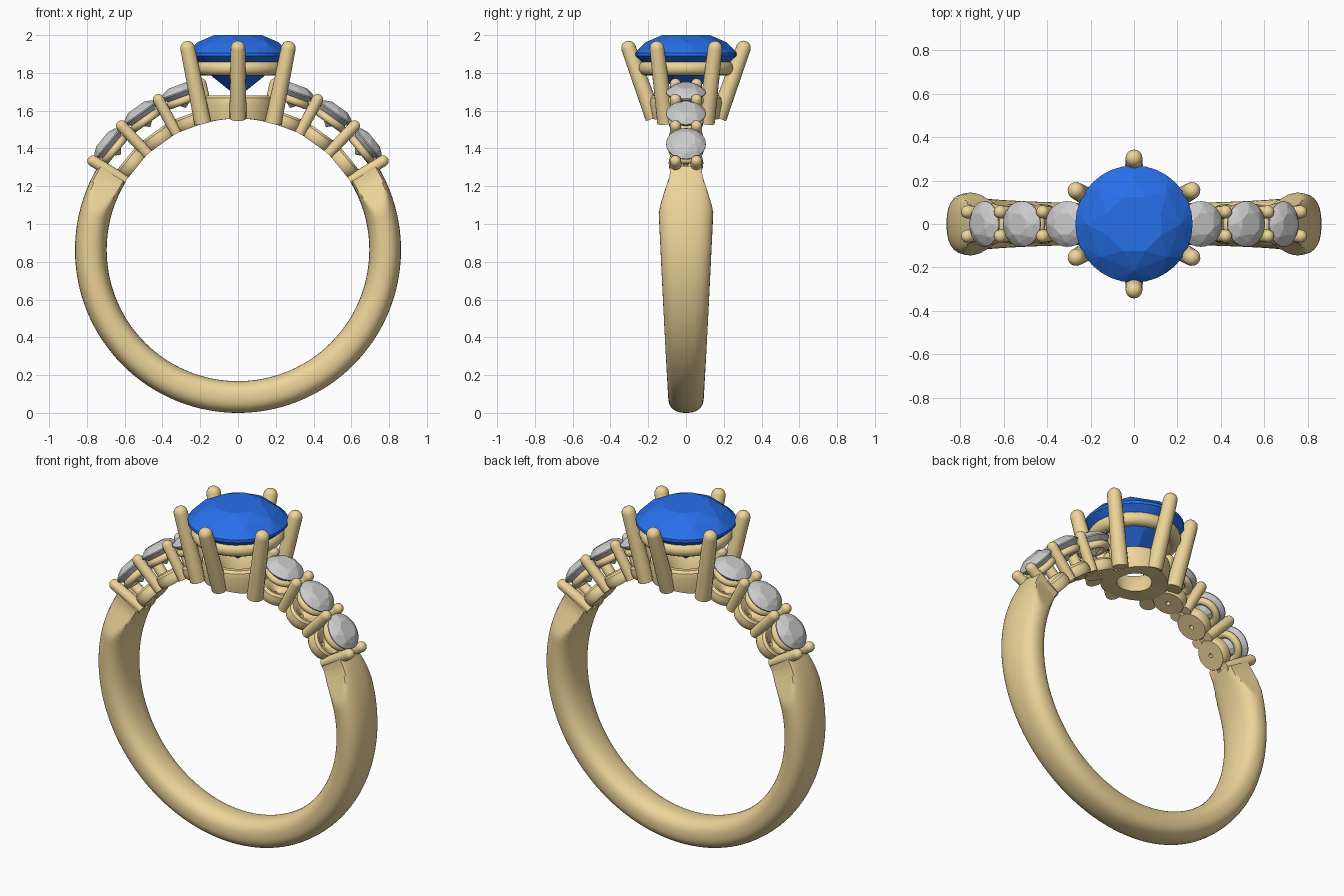
import bpy, bmesh
from math import sin, cos, pi, radians, sqrt, asin
from mathutils import Vector

if "Cube" in bpy.data.objects:
    bpy.data.objects.remove(bpy.data.objects["Cube"])

CZ, RIN, ROUT = 0.863, 0.695, 0.863      # finger-hole centre height, inner and outer radius


def material(name, col):
    m = bpy.data.materials.new(name)
    m.diffuse_color = col
    m.use_nodes = True
    m.node_tree.nodes["Principled BSDF"].inputs["Base Color"].default_value = m.diffuse_color
    return m


GOLD = material("gold", (0.85, 0.66, 0.32, 1))
BLUE = material("blue_stone", (0.02, 0.16, 0.82, 1))
GREY = material("clear_stone", (0.55, 0.55, 0.55, 1))


def finish(name, bm, mat, smooth=True):
    bmesh.ops.remove_doubles(bm, verts=bm.verts, dist=1e-5)
    bmesh.ops.recalc_face_normals(bm, faces=bm.faces)
    me = bpy.data.meshes.new(name)
    bm.to_mesh(me)
    bm.free()
    me.materials.append(mat)
    ob = bpy.data.objects.new(name, me)
    bpy.context.collection.objects.link(ob)
    if smooth:
        bpy.ops.object.select_all(action='DESELECT')
        ob.select_set(True)
        bpy.context.view_layer.objects.active = ob
        bpy.ops.object.shade_smooth_by_angle(angle=radians(35))
    return ob


def skin(bm, rings, loop=False):
    """Bridge successive closed rings of points with quads."""
    rows = [[bm.verts.new(p) for p in r] for r in rings]
    n = len(rows[0])
    pairs = list(zip(rows, rows[1:])) + ([(rows[-1], rows[0])] if loop else [])
    for a, b in pairs:
        for i in range(n):
            j = (i + 1) % n
            bm.faces.new((a[i], a[j], b[j], b[i]))
    return rows


def lathe(name, profile, origin, axis, mat=GOLD, segs=32, loop=False):
    """Revolve (radius, height) points around an axis through origin."""
    bm = bmesh.new()
    q = Vector(axis).to_track_quat('Z', 'Y')
    rings = [[Vector(origin) + q @ Vector((max(r, 1e-7) * cos(2 * pi * i / segs),
              max(r, 1e-7) * sin(2 * pi * i / segs), h)) for i in range(segs)]
             for r, h in profile]
    skin(bm, rings, loop)
    bmesh.ops.dissolve_degenerate(bm, dist=1e-6, edges=bm.edges)
    return finish(name, bm, mat)


def prong(name, a, b, r0, r1):
    """Round-tipped rod from a to b."""
    a, b = Vector(a), Vector(b)
    L = (b - a).length
    tip = [(r1 * cos(t * pi / 10), L - r1 + r1 * sin(t * pi / 10)) for t in range(6)]
    return lathe(name, [(0, 0), (r0, 0)] + tip, a, b - a, segs=16)


def torus(name, major, minor, origin, axis):
    prof = [(major + minor * cos(k * pi / 8), minor * sin(k * pi / 8)) for k in range(16)]
    return lathe(name, prof, origin, axis, segs=48, loop=True)


def stone(name, radius, origin, axis, mat):
    """Brilliant-cut stone: convex hull of facet corner rings, girdle at origin."""
    bm = bmesh.new()
    q = Vector(axis).to_track_quat('Z', 'Y')
    # (count, turn, radius, height) relative to girdle radius
    rings = [(8, 0.5, 0.50, 0.38), (8, 0, 0.80, 0.235), (32, 0, 1, 0.03),
             (32, 0, 1, -0.03), (8, 0.5, 0.5, -0.47), (1, 0, 0, -0.84)]
    for n, turn, r, h in rings:
        for i in range(n):
            t = 2 * pi * (i + turn) / n
            bm.verts.new(Vector(origin) + radius * (q @ Vector((r * cos(t), r * sin(t), h))))
    bmesh.ops.convex_hull(bm, input=bm.verts)
    return finish(name, bm, mat, smooth=False)


# Band: rounded section swept round the finger, sides shaved flat at the shoulders
bm = bmesh.new()
rings = []
N, M, END = 120, 40, 31
for k in range(N + 1):
    th = radians(END - (180 + 2 * END) * k / N)
    el = asin(sin(th)) * 180 / pi
    z = CZ + 0.8 * sin(th)
    w = 0.09 + 0.056 * min(1, z / 1.1) ** 0.9
    lim = 0.146 - 0.062 * min(1, max(0, (el - 15) / 13))
    ring = []
    for i in range(M):
        t = 2 * pi * i / M
        c, s = cos(t), sin(t)
        e = 2 / 2.4
        rad = (RIN + ROUT) / 2 + (ROUT - RIN) / 2 * abs(c) ** e * (1 if c > 0 else -1)
        y = w * abs(s) ** e * (1 if s > 0 else -1)
        y = max(-lim, min(lim, y))
        ring.append(Vector((rad * cos(th), y, CZ + rad * sin(th))))
    rings.append(ring)
rows = skin(bm, rings)
bm.faces.new(rows[0])
bm.faces.new(rows[-1])
finish("band", bm, GOLD)

# Shoulders: three small stones each side in cups, with paired prongs between
for sx, side in ((1, "right"), (-1, "left")):
    def at(deg, r, y=0):
        return Vector((sx * r * cos(radians(deg)), y, CZ + r * sin(radians(deg))))
    for n in range(3):
        ang = 39.2 + 15.3 * n
        d = at(ang, 1) - Vector((0, 0, CZ))
        tag = f"{side}_{n + 1}"
        stone("side_stone_" + tag, 0.105, at(ang, 0.888), d, GREY)
        torus("side_gallery_" + tag, 0.073, 0.021, at(ang, 0.842), d)
        lathe("side_cup_" + tag, [(0.012, 0), (0.082, 0), (0.09, 0.012), (0.092, 0.035),
              (0.088, 0.06), (0.076, 0.072), (0.06, 0.068), (0.012, 0.025)],
              at(ang, 0.692), d, loop=True)
    for n in range(4):
        ang = 31.5 + 15.3 * n
        for sy, face in ((-1, "front"), (1, "back")):
            prong(f"side_prong_{side}_{face}_{n + 1}", at(ang, 0.698, sy * 0.042),
                  at(ang, 0.93, sy * 0.058), 0.03, 0.03)

# Head base: pierced collar whose underside follows the finger hole
base = lathe("head_base", [(0.095, 1.5), (0.18, 1.5), (0.195, 1.64), (0.19, 1.668),
             (0.175, 1.68), (0.15, 1.68), (0.11, 1.62)], (0, 0, 0), (0, 0, 1), segs=48, loop=True)
for v in base.data.vertices:
    if v.co.z < 1.55:
        v.co.z = CZ + sqrt(RIN ** 2 - v.co.x ** 2)

# Head gallery ring, six claws and the centre stone
torus("head_gallery", 0.213, 0.039, (0, 0, 1.825), (0, 0, 1))
for k in range(6):
    a = radians(90 + 60 * k)
    rb = 0.17 if k % 3 == 0 else 0.215
    x = rb * cos(a)
    zb = CZ + sqrt(RIN ** 2 - x * x) + 0.002
    prong(f"head_claw_{k + 1}", (x, rb * sin(a), zb),
          (0.317 * cos(a), 0.317 * sin(a), 1.968), 0.045, 0.039)
stone("centre_stone", 0.27, (0, 0, 1.898), (0, 0, 1), BLUE)
